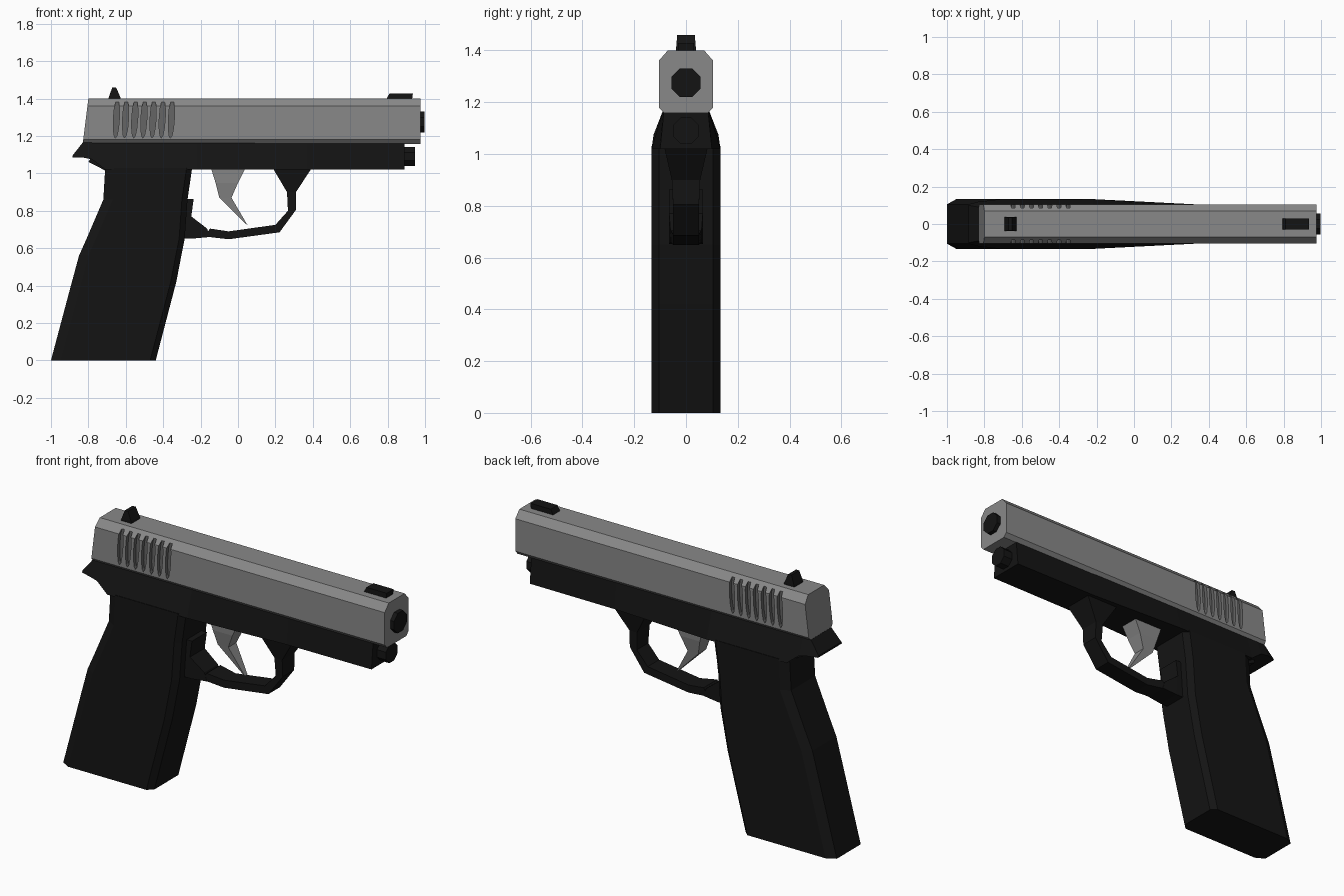
import bpy, bmesh, math
from mathutils import Matrix

cube = bpy.data.objects.get("Cube")
if cube:
    bpy.data.objects.remove(cube, do_unlink=True)


def material(name, value):
    m = bpy.data.materials.new(name)
    m.use_nodes = True
    m.diffuse_color = (value, value, value, 1)
    bsdf = next(n for n in m.node_tree.nodes if n.type == 'BSDF_PRINCIPLED')
    bsdf.inputs["Base Color"].default_value = (value, value, value, 1)
    return m


STEEL = material("steel grey", 0.25)
GROOVE = material("dark steel", 0.13)
BLACK = material("matte black", 0.007)


def finish(name, bm, mat):
    bmesh.ops.recalc_face_normals(bm, faces=bm.faces)
    mesh = bpy.data.meshes.new(name)
    bm.to_mesh(mesh)
    bm.free()
    mesh.materials.append(mat)
    obj = bpy.data.objects.new(name, mesh)
    bpy.context.collection.objects.link(obj)
    return obj


def loft(name, rings, mat):
    """Skin a row of matching closed sections and cap both ends."""
    bm = bmesh.new()
    rows = [[bm.verts.new(p) for p in ring] for ring in rings]
    for a, b in zip(rows, rows[1:]):
        for i in range(len(a)):
            j = (i + 1) % len(a)
            bm.faces.new((a[i], a[j], b[j], b[i]))
    bm.faces.new(rows[0])
    bm.faces.new(rows[-1])
    return finish(name, bm, mat)


def band(name, pairs, mat):
    """Loft through (x1, z1, x2, z2, half width) cuts of a side profile."""
    return loft(name, [[(a, -w, b), (a, w, b), (c, w, d), (c, -w, d)]
                       for a, b, c, d, w in pairs], mat)


def rod(name, x0, x1, z, radius, mat, sides=8):
    bm = bmesh.new()
    place = (Matrix.Translation(((x0 + x1) / 2, 0, z))
             @ Matrix.Rotation(math.pi / 2, 4, 'Y')
             @ Matrix.Rotation(math.pi / sides, 4, 'Z'))
    bmesh.ops.create_cone(bm, cap_ends=True, segments=sides, radius1=radius,
                          radius2=radius, depth=x1 - x0, matrix=place)
    return finish(name, bm, mat)


# Slide: eight-sided section with a slanted rear end
half = [(0.085, 1.158), (0.105, 1.18), (0.105, 1.36), (0.07, 1.40)]
section = half + [(-y, z) for y, z in reversed(half)]
slide = loft("slide", [
    [(-0.83 + (z - 1.16) * 0.125, y, z) for y, z in section],
    [(0.975, y, z) for y, z in section]], STEEL)

# Grip grooves, cut into both sides of the slide
bm = bmesh.new()
for side in (-1, 1):
    for i in range(7):
        place = (Matrix.Translation((-0.65 + i * 0.049, side * 0.135, 1.295))
                 @ Matrix.Rotation(math.radians(3), 4, 'Y')
                 @ Matrix.Diagonal((0.016, 1, 0.106, 1))
                 @ Matrix.Rotation(math.pi / 2, 4, 'X'))
        bmesh.ops.create_cone(bm, cap_ends=True, segments=12, radius1=1,
                              radius2=1, depth=0.1, matrix=place)
cutter = finish("groove_cutter", bm, GROOVE)
cutter.hide_render = True
slide.data.materials.append(GROOVE)
cut = slide.modifiers.new("grooves", 'BOOLEAN')
cut.operation = 'DIFFERENCE'
cut.solver = 'EXACT'
cut.material_mode = 'TRANSFER'
cut.object = cutter
bpy.context.view_layer.objects.active = slide
bpy.ops.object.modifier_apply(modifier=cut.name)
bpy.data.objects.remove(cutter, do_unlink=True)

# Frame: flared towards the bottom, tapering forwards, with a rear tang
frame = [(-0.885, 1.085, 1.095, 0.10, 0.105),
         (-0.83, 1.085, 1.165, 0.09, 0.12),
         (-0.78, 1.075, 1.17, 0.088, 0.125),
         (-0.71, 1.02, 1.17, 0.088, 0.133),
         (-0.22, 1.02, 1.17, 0.088, 0.133),
         (0.37, 1.02, 1.17, 0.086, 0.103),
         (0.89, 1.02, 1.17, 0.085, 0.10)]
loft("frame", [[(x, -b, lo), (x, b, lo), (x, t, hi), (x, -t, hi)]
               for x, lo, hi, t, b in frame], BLACK)
band("tang_spur", [(-0.80, 1.062, -0.78, 1.09, 0.05),
                   (-0.70, 1.01, -0.70, 1.08, 0.05)], BLACK)

# Grip: raked column with chamfered corners
grip = [(0, -1.0, -0.44), (0.42, -0.888, -0.33), (0.56, -0.85, -0.303),
        (0.65, -0.81, -0.285), (0.86, -0.72, -0.27), (1.03, -0.71, -0.245)]
rings = []
for z, back, front in grip:
    edge = [(back, 0.105), (back + 0.05, 0.133),
            (front - 0.03, 0.133), (front, 0.105)]
    rings.append([(x, y, z) for x, y in edge]
                 + [(x, -y, z) for x, y in reversed(edge)])
loft("grip", rings, BLACK)

# Trigger guard: bent strap, and the block joining it to the grip
band("trigger_guard", [(0.395, 1.03, 0.185, 1.03, 0.085),
                       (0.31, 0.90, 0.262, 0.90, 0.055),
                       (0.31, 0.805, 0.267, 0.80, 0.05),
                       (0.222, 0.685, 0.20, 0.725, 0.05),
                       (-0.05, 0.648, -0.05, 0.69, 0.05),
                       (-0.18, 0.663, -0.15, 0.705, 0.06)], BLACK)
band("guard_block", [(-0.15, 0.66, -0.165, 0.705, 0.06),
                     (-0.24, 0.652, -0.25, 0.77, 0.065),
                     (-0.31, 0.652, -0.237, 0.862, 0.065),
                     (-0.34, 0.66, -0.31, 0.862, 0.065)], BLACK)

# Trigger: curved blade tapering to its tip
band("trigger", [(-0.145, 1.03, 0.04, 1.03, 0.055),
                 (-0.12, 0.95, 0.0, 0.95, 0.05),
                 (-0.10, 0.87, -0.035, 0.87, 0.035),
                 (0.038, 0.732, 0.05, 0.725, 0.012)], STEEL)

# Sights
band("rear_sight", [(-0.695, 1.39, -0.625, 1.39, 0.038),
                    (-0.69, 1.41, -0.63, 1.41, 0.038),
                    (-0.672, 1.46, -0.652, 1.46, 0.034)], BLACK)
band("front_sight", [(0.79, 1.39, 0.93, 1.39, 0.03),
                     (0.81, 1.428, 0.935, 1.428, 0.03)], BLACK)

# Barrel end and the guide rod below it
rod("barrel", 0.85, 0.998, 1.275, 0.06, BLACK)
rod("guide_rod", 0.75, 0.945, 1.09, 0.055, BLACK)
